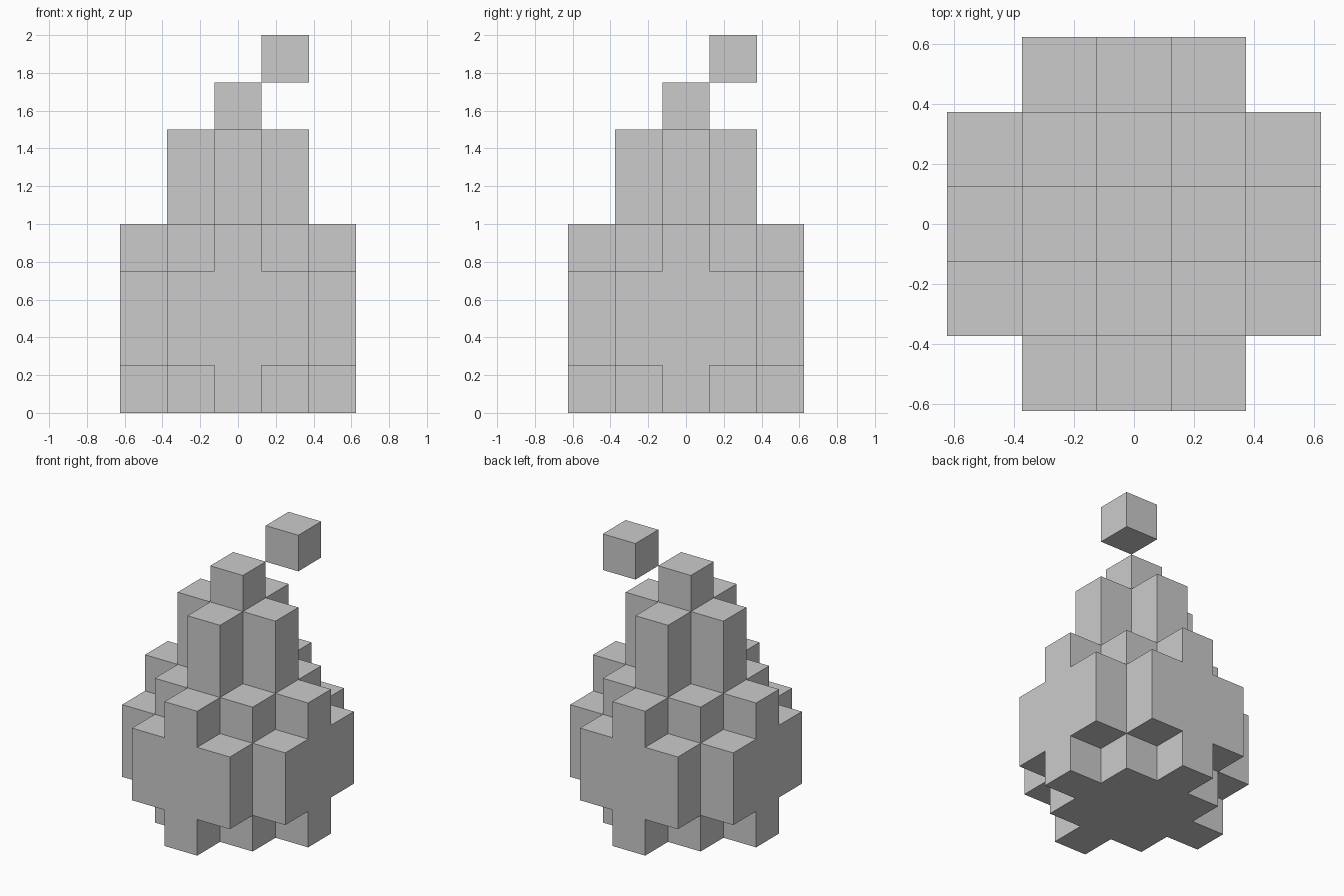
import bpy, bmesh
from mathutils import Vector

if "Cube" in bpy.data.objects:
    bpy.data.objects.remove(bpy.data.objects["Cube"])

S = 0.25  # size of one cube


def cells(layers, inside):
    return {(x, y, z) for z in layers for x in range(-2, 3) for y in range(-2, 3)
            if inside(abs(x), abs(y))}


def block(x, y):      # 5x5 without corners
    return x + y < 4


def star(x, y):       # 3x3 with a single cube on each side
    return max(x, y) < 2 or min(x, y) == 0 and max(x, y) == 2


def plus(x, y):
    return x + y < 2


parts = {
    "body": cells((1, 2), block) | cells((0, 3), star),   # wide rounded base
    "upper_column": cells((4, 5), plus),                  # narrower plus-shaped tier
    "tip": {(0, 0, 6)},                                   # single cube on the column
    "floating_cube": {(1, 1, 7)},                         # detached cube, offset diagonally
}
filled = set().union(*parts.values())


def build(name, voxels):
    """Make the outer skin of a set of cubes, leaving out hidden faces."""
    bm = bmesh.new()
    for c in voxels:
        centre = Vector((c[0], c[1], c[2] + 0.5)) * S
        for axis in range(3):
            for sign in (-1, 1):
                n = Vector((0, 0, 0))
                n[axis] = sign
                if tuple(int(c[i] + n[i]) for i in range(3)) in filled:
                    continue
                u = Vector((0, 0, 0))
                u[(axis + 1) % 3] = 1
                v = n.cross(u)
                bm.faces.new([bm.verts.new(centre + (n + a * u + b * v) * S / 2)
                              for a, b in ((-1, -1), (1, -1), (1, 1), (-1, 1))])
    bmesh.ops.remove_doubles(bm, verts=bm.verts, dist=0.001)
    bmesh.ops.dissolve_limit(bm, angle_limit=0.01, verts=bm.verts, edges=bm.edges)
    mesh = bpy.data.meshes.new(name)
    bm.to_mesh(mesh)
    bm.free()
    bpy.context.collection.objects.link(bpy.data.objects.new(name, mesh))


for name, voxels in parts.items():
    build(name, voxels)
